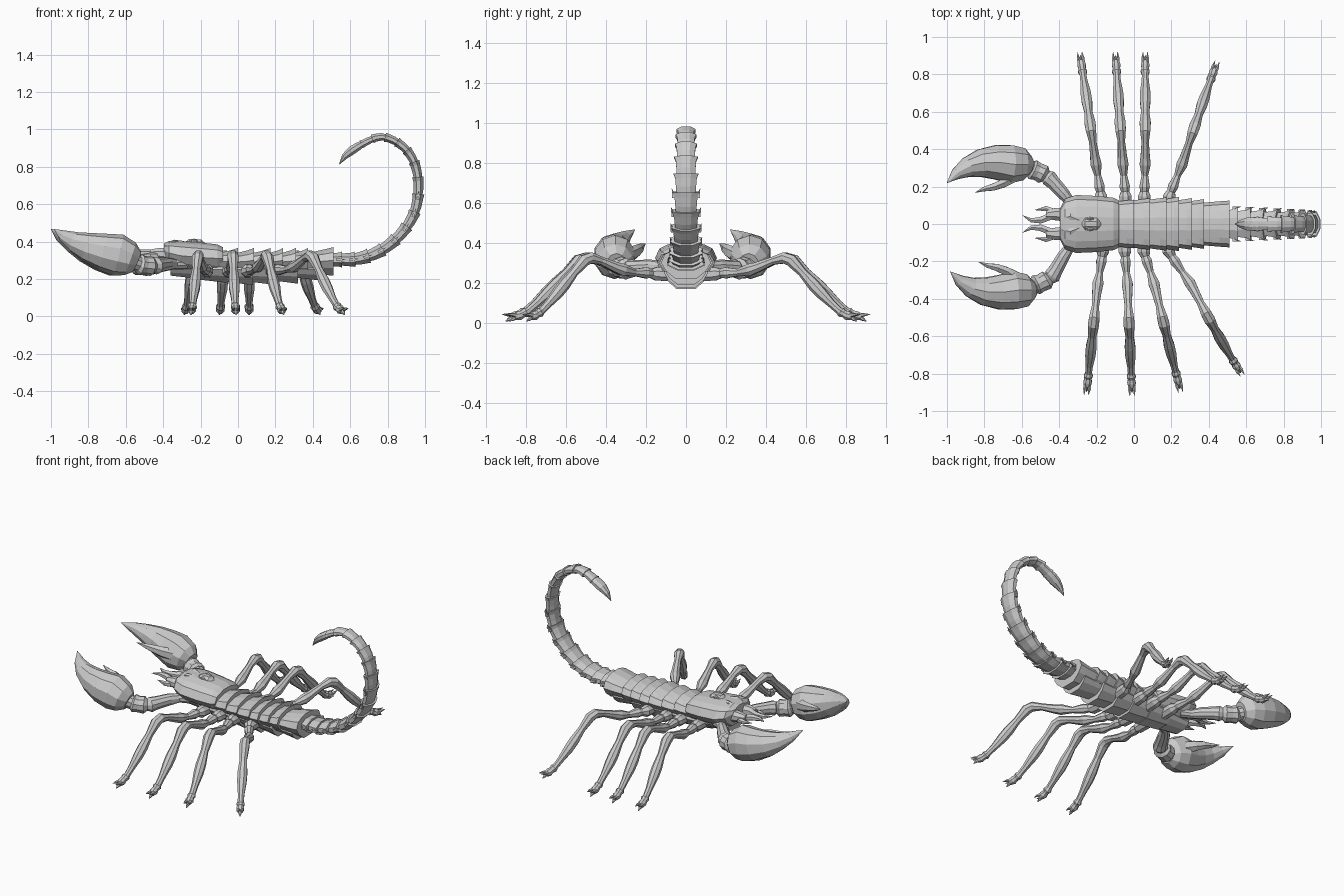
import bpy, bmesh, math
from mathutils import Vector


def loft(name, rings):
    """Skin a list of equal-length rings and cap both ends."""
    bm = bmesh.new()
    vs = [[bm.verts.new(p) for p in r] for r in rings]
    n = len(rings[0])
    for a, b in zip(vs, vs[1:]):
        for i in range(n):
            j = (i + 1) % n
            bm.faces.new((a[i], a[j], b[j], b[i]))
    bm.faces.new(vs[0])
    bm.faces.new(vs[-1])
    bmesh.ops.recalc_face_normals(bm, faces=bm.faces)
    me = bpy.data.meshes.new(name)
    bm.to_mesh(me)
    bm.free()
    ob = bpy.data.objects.new(name, me)
    bpy.context.collection.objects.link(ob)
    return ob


def tube(name, pts, radii, n=8, side=None):
    """Tube along pts; radii are (sideways, upward) pairs or single values."""
    pts = [Vector(p) for p in pts]
    rings = []
    for i, (p, r) in enumerate(zip(pts, radii)):
        a, b = r if isinstance(r, tuple) else (r, r)
        t = (pts[min(i + 1, len(pts) - 1)] - pts[max(i - 1, 0)]).normalized()
        s = Vector(side) if side else t.cross(Vector((0, 0, 1))).normalized()
        u = s.cross(t).normalized()
        ang = [2 * math.pi * (k + 0.5) / n for k in range(n)]
        rings.append([p + s * a * math.cos(q) + u * b * math.sin(q) for q in ang])
    return loft(name, rings)


def section(x, w, top, mid, bot):
    """Flattened, angular body cross-section at x."""
    half = [(0.25 * w, top), (0.6 * w, top - 0.012), (0.85 * w, top * 0.6 + mid * 0.4),
            (w, mid), (0.8 * w, mid * 0.5 + bot * 0.5), (0.4 * w, bot)]
    return [Vector((x, y, z)) for y, z in half] + [Vector((x, -y, z)) for y, z in reversed(half)]


def lerp_path(pts, f):
    """Catmull-Rom point at fraction f along pts."""
    q = f * (len(pts) - 1)
    i = min(int(q), len(pts) - 2)
    t = q - i
    p = [Vector(pts[max(0, min(len(pts) - 1, i + k))]) for k in (-1, 0, 1, 2)]
    return 0.5 * (2 * p[1] + (p[2] - p[0]) * t + (2 * p[0] - 5 * p[1] + 4 * p[2] - p[3]) * t * t
                  + (3 * p[1] - p[0] - 3 * p[2] + p[3]) * t ** 3)


# head shield
loft("carapace", [section(*s) for s in [
    (-0.395, 0.085, 0.39, 0.355, 0.30), (-0.37, 0.135, 0.403, 0.34, 0.26),
    (-0.31, 0.155, 0.403, 0.325, 0.24), (-0.20, 0.15, 0.395, 0.315, 0.235),
    (-0.11, 0.14, 0.385, 0.31, 0.23), (-0.08, 0.125, 0.37, 0.31, 0.24)]])

# eye mound and ridges on the shield
tube("eye_mound", [(-0.285, 0, 0.385), (-0.26, 0, 0.39), (-0.20, 0, 0.388), (-0.175, 0, 0.38)],
     [(0.012, 0.01), (0.035, 0.026), (0.035, 0.026), (0.012, 0.01)], side=(0, 1, 0))
for s in (1, -1):
    tube("eye", [(-0.255, s * 0.028, 0.402), (-0.235, s * 0.03, 0.404), (-0.215, s * 0.028, 0.402)],
         [0.004, 0.012, 0.004], 6, (0, 1, 0))
    tube("shield_ridge", [(-0.38, s * 0.035, 0.39), (-0.34, s * 0.04, 0.398), (-0.29, s * 0.02, 0.397)],
         [(0.01, 0.006), (0.02, 0.012), (0.006, 0.006)], 6, (0, 1, 0))

# back plates, each flaring toward the rear
breaks = [-0.10, 0.0, 0.085, 0.175, 0.24, 0.31, 0.375, 0.51]
widths = [0.13, 0.138, 0.142, 0.145, 0.138, 0.133, 0.125]
for i, w in enumerate(widths):
    a, b = breaks[i], breaks[i + 1]
    top = 0.366 if i < 6 else 0.37
    loft("back_plate", [section(a - 0.02, w * 0.9, 0.335, 0.29, 0.225),
                        section(a + 0.6 * (b - a), w * 0.97, top - 0.013, 0.295, 0.222),
                        section(b, w, top, 0.30, 0.218)])

# belly plates
for i, (a, b, w, z) in enumerate([(-0.36, -0.20, 0.09, 0.20), (-0.22, -0.06, 0.11, 0.18),
                                  (-0.08, 0.08, 0.115, 0.168), (0.06, 0.2, 0.115, 0.168),
                                  (0.18, 0.32, 0.11, 0.175), (0.30, 0.46, 0.10, 0.19)]):
    loft("belly_plate", [section(a, w * 0.88, 0.32, 0.25, z + 0.018), section(b, w, 0.32, 0.25, z)])

# tail: overlapping segments along a curve
path = [(0.43, 0, 0.295), (0.53, 0, 0.303), (0.64, 0, 0.308), (0.76, 0, 0.35), (0.87, 0, 0.44),
        (0.945, 0, 0.56), (0.965, 0, 0.71), (0.935, 0, 0.84), (0.86, 0, 0.925),
        (0.76, 0, 0.96), (0.66, 0, 0.92)]
count = 16
for i in range(count):
    f0, f1 = i / count, (i + 1) / count
    wy = 0.104 * (1 - f1) + 0.042 * f1
    wz = 0.045 * (1 - f1) + 0.022 * f1
    fs = [f0 - 0.01 if i else 0, f0 + 0.3 / count, f0 + 0.75 / count, f1]
    tube("tail_segment", [lerp_path(path, f) for f in fs],
         [(wy * k, wz * m) for k, m in ((0.8, 0.8), (0.84, 0.92), (0.9, 0.97), (1.04, 1.1))], 8, (0, 1, 0))
    # side spikes on the rear edge of the thicker segments
    if i < 9:
        p, d = lerp_path(path, f1), lerp_path(path, min(1, f1 + 0.01)) - lerp_path(path, f1 - 0.01)
        d.normalize()
        for s in (1, -1):
            q = p + Vector((0, s * wy * 0.85, 0))
            tube("tail_spike", [q - d * 0.03, q + d * 0.018 + Vector((0, s * 0.012, 0))],
                 [(0.015, 0.012), (0.001, 0.001)], 4, (0, 1, 0))

# stinger
tube("stinger", [(0.67, 0, 0.925), (0.64, 0, 0.908), (0.605, 0, 0.885), (0.57, 0, 0.855), (0.54, 0, 0.812)],
     [(0.034, 0.018), (0.04, 0.024), (0.036, 0.025), (0.022, 0.018), (0.001, 0.001)], 8, (0, 1, 0))

for s in (1, -1):
    # the near arm reaches slightly wider than the far one
    def place(x, y, z):
        k = max(0, min(1, (-x - 0.36) / 0.1)) if s < 0 else 0
        return (x + 0.018 * k, s * (y + 0.035 * k), z)

    # pincer arm, bulb and movable finger
    tube("pincer_arm", [place(*p) for p in [
        (-0.28, 0.09, 0.28), (-0.34, 0.12, 0.28), (-0.38, 0.165, 0.28), (-0.43, 0.22, 0.275),
        (-0.455, 0.245, 0.27), (-0.47, 0.255, 0.27), (-0.485, 0.265, 0.27), (-0.515, 0.28, 0.272),
        (-0.54, 0.29, 0.276), (-0.552, 0.297, 0.28), (-0.59, 0.315, 0.295)]],
        [0.03, 0.028, 0.036, 0.04, 0.046, 0.036, 0.054, 0.05, 0.056, 0.042, 0.045], 10)
    tube("pincer_claw", [place(*p) for p in [
        (-0.56, 0.315, 0.292), (-0.595, 0.32, 0.307), (-0.66, 0.32, 0.328), (-0.74, 0.33, 0.345),
        (-0.82, 0.325, 0.37), (-0.89, 0.304, 0.398), (-0.95, 0.268, 0.43), (-1.0, 0.22, 0.466)]],
        [(0.05, 0.06), (0.09, 0.092), (0.106, 0.113), (0.096, 0.1), (0.078, 0.08),
         (0.056, 0.056), (0.032, 0.032), (0.001, 0.001)], 10)
    tube("pincer_finger", [place(*p) for p in [
        (-0.65, 0.25, 0.34), (-0.70, 0.217, 0.355), (-0.75, 0.198, 0.37),
        (-0.80, 0.187, 0.38), (-0.85, 0.168, 0.395)]],
        [(0.035, 0.04), (0.026, 0.034), (0.022, 0.026), (0.014, 0.016), (0.001, 0.001)], 6)

    # mouthparts: base and two curved prongs
    tube("mouth_base", [(-0.36, s * 0.05, 0.33), (-0.42, s * 0.053, 0.335), (-0.47, s * 0.05, 0.335)],
         [(0.04, 0.04), (0.036, 0.034), (0.022, 0.024)], 8)
    tube("mouth_prong_inner", [(-0.45, s * 0.04, 0.335), (-0.5, s * 0.02, 0.338), (-0.55, s * 0.02, 0.342),
                               (-0.595, s * 0.045, 0.345)], [0.022, 0.02, 0.013, 0.001], 6)
    tube("mouth_prong_outer", [(-0.43, s * 0.065, 0.325), (-0.47, s * 0.082, 0.325),
                               (-0.53, s * 0.075, 0.33)], [0.02, 0.016, 0.001], 6)

# legs: shared outward profile of (reach, height, radius)
profile = [(0.06, 0.24, 0.035), (0.15, 0.245, 0.036), (0.175, 0.247, 0.024), (0.20, 0.25, 0.03),
           (0.26, 0.252, 0.019), (0.32, 0.265, 0.032), (0.36, 0.278, 0.027), (0.44, 0.31, 0.021),
           (0.50, 0.325, 0.03), (0.54, 0.312, 0.032), (0.60, 0.252, 0.023), (0.66, 0.19, 0.031),
           (0.70, 0.15, 0.03), (0.76, 0.095, 0.021), (0.80, 0.062, 0.019), (0.815, 0.052, 0.026),
           (0.83, 0.045, 0.02), (0.85, 0.036, 0.025), (0.875, 0.03, 0.018)]
# (side, hip x, mid x, foot x, foot reach)
legs = [(1, -0.175, -0.205, -0.29, 0.92), (1, -0.045, -0.06, -0.10, 0.92), (1, 0.055, 0.06, 0.06, 0.92),
        (1, 0.185, 0.26, 0.445, 0.87), (-1, -0.165, -0.195, -0.255, 0.915), (-1, -0.05, -0.035, -0.01, 0.92),
        (-1, 0.05, 0.11, 0.25, 0.90), (-1, 0.18, 0.305, 0.58, 0.81)]
for s, hip, mid, foot, reach in legs:
    def leg_point(y, z):
        x = hip + (mid - hip) * (y - 0.14) / 0.19 if y < 0.33 else mid + (foot - mid) * (y - 0.33) / 0.59
        k = 1 if y < 0.2 else 1 + (reach / 0.92 - 1) * (y - 0.2) / 0.72
        return Vector((x if y > 0.14 else hip, s * y * k, z))
    tube("leg", [leg_point(y, z) for y, z, r in profile], [r for y, z, r in profile], 8)
    a, b = leg_point(0.85, 0.035), leg_point(0.92, 0.035)
    across = (b - a).cross(Vector((0, 0, 1))).normalized()
    # three toe claws
    for o, dz, back in ((-0.013, 0.008, 0), (0.013, 0.008, 0), (0, -0.028, 0.25)):
        tube("toe_claw", [a + across * o * 0.6, a.lerp(b, 0.5) + across * o + Vector((0, 0, dz * 0.6)),
                          b.lerp(a, back) + across * o * 0.9 + Vector((0, 0, dz))],
             [0.013, 0.009, 0.001], 6)
